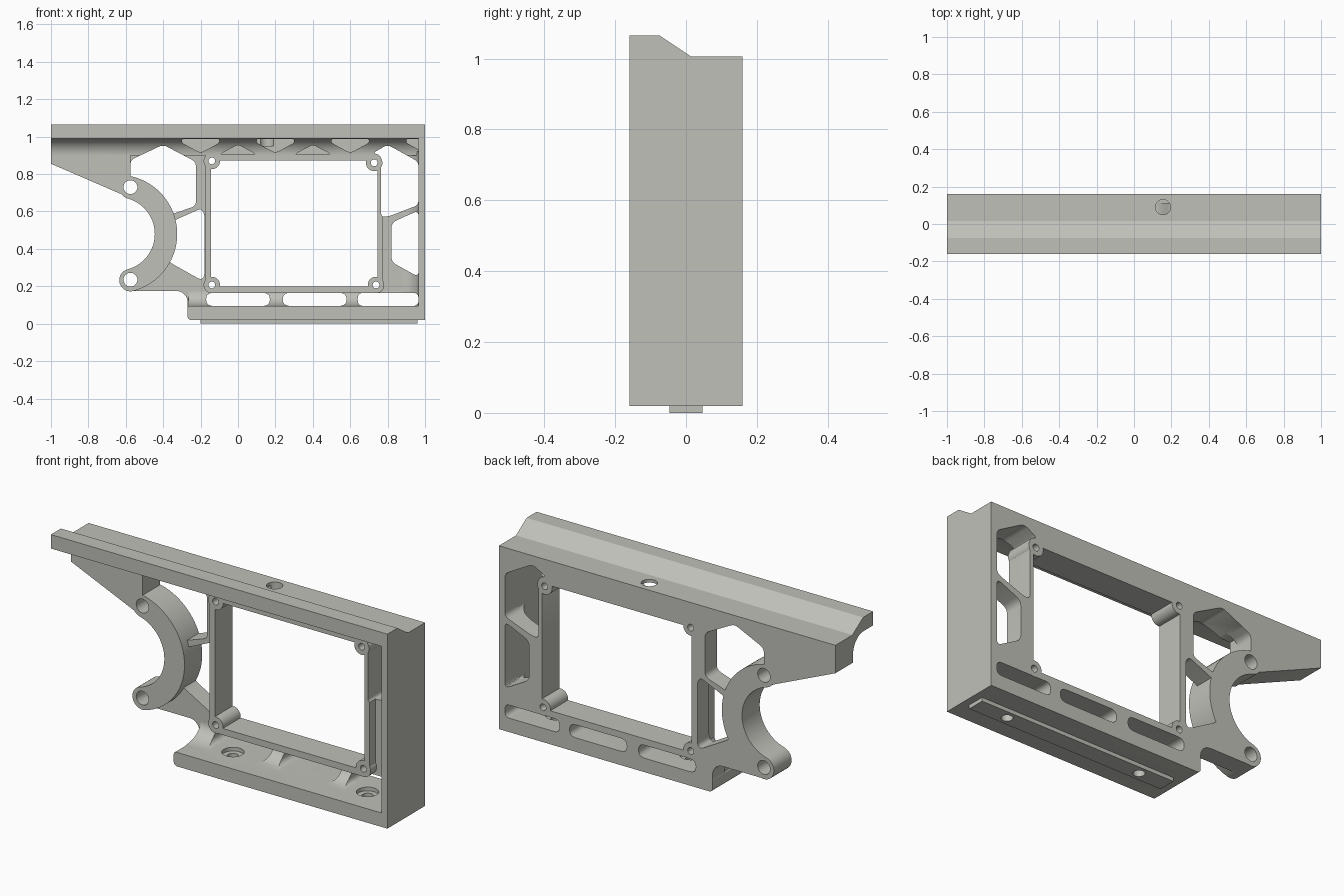
import bpy, bmesh, math
from mathutils import Vector

if "Cube" in bpy.data.objects:
    bpy.data.objects.remove(bpy.data.objects["Cube"])

metal = bpy.data.materials.new("light_grey")
metal.diffuse_color = (0.53, 0.53, 0.49, 1)
metal.use_nodes = True
metal.node_tree.nodes["Principled BSDF"].inputs["Base Color"].default_value = metal.diffuse_color
parts = []


def arc(cu, cv, ru, rv, a0, a1, n=16):
    return [(cu + ru * math.cos(math.radians(a0 + (a1 - a0) * i / n)),
             cv + rv * math.sin(math.radians(a0 + (a1 - a0) * i / n))) for i in range(n + 1)]


def circle(u, v, r, n=32):
    return arc(u, v, r, r, 0, 360, n)[:-1]


def rounded(pts, r, n=5):
    """Round every corner of a polygon."""
    out = []
    for i, p in enumerate(pts):
        p = Vector(p)
        a, b = Vector(pts[i - 1]) - p, Vector(pts[(i + 1) % len(pts)]) - p
        a = p + a.normalized() * min(r, a.length * 0.45)
        b = p + b.normalized() * min(r, b.length * 0.45)
        for k in range(n + 1):
            t = k / n
            out.append(tuple(a * (1 - t) ** 2 + p * 2 * t * (1 - t) + b * t * t))
    return out


def rect(u0, v0, u1, v1):
    return [(u0, v0), (u1, v0), (u1, v1), (u0, v1)]


def prism(name, outlines, lo, hi, axis="y", helper=False):
    """Extrude one or more outlines along an axis."""
    place = {"x": lambda u, v, d: (d, u, v), "y": lambda u, v, d: (u, d, v),
             "z": lambda u, v, d: (u, v, d)}[axis]
    bm = bmesh.new()
    for pts in outlines:
        lower = [bm.verts.new(place(u, v, lo)) for u, v in pts]
        upper = [bm.verts.new(place(u, v, hi)) for u, v in pts]
        bm.faces.new(lower)
        bm.faces.new(upper[::-1])
        for i in range(len(pts)):
            bm.faces.new((lower[i - 1], lower[i], upper[i], upper[i - 1]))
    bmesh.ops.recalc_face_normals(bm, faces=bm.faces)
    me = bpy.data.meshes.new(name)
    bm.to_mesh(me)
    bm.free()
    ob = bpy.data.objects.new(name, me)
    bpy.context.collection.objects.link(ob)
    me.materials.append(metal)
    if helper:
        ob.hide_render = True
    else:
        parts.append(ob)
    return ob


def cut(ob, *cutters):
    bpy.context.view_layer.objects.active = ob
    for c in cutters:
        m = ob.modifiers.new("cut", "BOOLEAN")
        m.operation, m.solver, m.object = "DIFFERENCE", "EXACT", c
        bpy.ops.object.modifier_apply(modifier=m.name)


BACK, FRONT, WEB = 0.16, 0.01, 0.06
CX, CZ = -0.641, 0.48                      # centre of the curved arm
PIVOTS = [(-0.575, 0.73), (-0.575, 0.235)]
CORNERS = [(-0.14, 0.87), (0.728, 0.86), (-0.14, 0.207), (0.738, 0.207)]

# Cutters: lightening openings, window, slots, pockets and holes
openings = [
    rounded([(-0.575, 0.76), (-0.575, 0.875), (-0.40, 0.957), (-0.225, 0.865),
             (-0.225, 0.63), (-0.34, 0.59), (-0.40, 0.57)], 0.025),
    rounded([(-0.39, 0.53), (-0.335, 0.555), (-0.20, 0.615), (-0.18, 0.59), (-0.18, 0.25),
             (-0.20, 0.235), (-0.36, 0.325), (-0.39, 0.36)], 0.02),
    rounded([(0.765, 0.57), (0.765, 0.90), (0.72, 0.912), (0.80, 0.957), (0.965, 0.865),
             (0.965, 0.635), (0.81, 0.575)], 0.025),
    rounded([(0.82, 0.33), (0.82, 0.54), (0.965, 0.605), (0.965, 0.25)], 0.03),
    rect(-0.145, 0.20, 0.745, 0.872),
    rounded(rect(-0.17, 0.095, 0.17, 0.165), 0.04),
    rounded(rect(0.24, 0.095, 0.58, 0.165), 0.04),
    rounded(rect(0.64, 0.095, 0.965, 0.165), 0.03)]
opening_cutter = prism("opening_cutter", openings, -0.3, 0.3, helper=True)

pockets = []
for c in (-0.2, 0.2, 0.6, 1.0):
    pockets.append(rounded([(c - 0.10, 0.988), (c + 0.10, 0.988), (c + 0.10, 0.967),
                            (c + 0.01, 0.918), (c - 0.01, 0.918), (c - 0.10, 0.967)], 0.015))
for c in (0.0, 0.4):
    pockets.append(rounded([(c - 0.09, 0.895), (c + 0.09, 0.895), (c + 0.09, 0.91),
                            (c, 0.957), (c - 0.09, 0.91)], 0.015))
pocket_cutter = prism("pocket_cutter", pockets, -0.3, 0.11, helper=True)
pivot_cutter = prism("pivot_cutter", [circle(x, z, 0.037) for x, z in PIVOTS], -0.3, 0.3,
                     helper=True)
screw_cutter = prism("screw_cutter", [circle(x, z, 0.018, 20) for x, z in CORNERS], -0.3, 0.3,
                     helper=True)
bolts = (-0.03, 0.77)
bolt_cutter = prism("bolt_cutter", [circle(x, 0, 0.028) for x in bolts], -0.1, 0.12, "z", True)
sink_cutter = prism("sink_cutter", [circle(x, 0, 0.055) for x in bolts], 0.075, 0.12, "z", True)
top_cutter = prism("top_cutter", [circle(0.155, 0.09, 0.04)], 0.95, 1.1, "z", True)

# Top rail with stepped top and coved underside
rail = prism("top_rail", [[(-0.16, 0.99), (-0.16, 1.065), (-0.075, 1.065), (0.015, 1.005),
                           (BACK, 1.005), (BACK, 0.90)]
                          + arc(-0.08, 0.90, 0.09, 0.09, 0, 90)], -1, 1, "x")
cut(rail, opening_cutter, pocket_cutter, top_cutter)

# Back web
web = prism("back_web", [[(-0.575, 0.905), (0.98, 0.905), (0.98, 0.06), (-0.26, 0.06),
                          (-0.27, 0.09)]
                         + arc(-0.33, 0.115, 0.06, 0.06, 0, 90, 8) + [(-0.575, 0.175)]
                         + arc(CX, CZ, 0.256, 0.256, -75, 75, 24)], WEB, BACK)
cut(web, opening_cutter, screw_cutter, pivot_cutter)

# Tapered wing under the left end of the rail
wing = prism("left_wing", [[(-1, 0.855), (-0.63, 0.695), (-0.575, 0.70), (-0.575, 0.91),
                            (-1, 0.91)]], FRONT, BACK)
cut(wing, pivot_cutter)

# Curved arm with a round lug at each end
end = [(CX + 0.256 * math.cos(math.radians(a)), CZ + 0.256 * math.sin(math.radians(a)))
       for a in (75, -75)]
arm = prism("curved_arm", [arc(CX, CZ, 0.316, 0.316, -75, 75, 40)
                           + arc(*end[0], 0.06, 0.06, 75, 255, 16)[1:-1]
                           + arc(CX, CZ, 0.196, 0.196, 75, -75, 40)
                           + arc(*end[1], 0.06, 0.06, 105, 285, 16)[1:-1]], FRONT, BACK)
cut(arm, pivot_cutter)

# Window frame with screw bosses in its corners
frame = prism("window_frame", [rounded(rect(-0.175, 0.165, 0.775, 0.905), 0.045)], FRONT, BACK)
cut(frame, opening_cutter, screw_cutter)
for i, (x, z) in enumerate(CORNERS):
    boss = prism("screw_boss_%d" % (i + 1), [circle(x, z, 0.044)], FRONT, BACK)
    cut(boss, screw_cutter)

# Right wall and its cove into the web
prism("right_wall", [rect(0.965, 0.02, 1, 1.0)], -0.16, BACK)
cove = prism("right_cove", [[(0.98, 0.15), (0.98, -0.03)]
                            + arc(0.875, -0.03, 0.09, 0.09, 0, 90) + [(0.875, 0.15)]],
             0.08, 0.92, "z")
cut(cove, opening_cutter)

# Bottom ledge, ribs between the slots, and the keying strip below
ledge = prism("bottom_ledge", [arc(-0.25, 0.04, 0.02, 0.02, 270, 180, 5)
                               + arc(-0.255, 0.08, 0.015, 0.015, 180, 90, 5)
                               + [(1, 0.095), (1, 0.02)]], -0.16, BACK)
cut(ledge, sink_cutter, bolt_cutter)
ribs = prism("bottom_ribs", [[(0.15, 0.08), (-0.06, 0.08)]
                             + arc(-0.06, 0.175, 0.12, 0.08, 270, 360) + [(0.15, 0.175)]],
             -0.265, 0.97, "x")
cut(ribs, opening_cutter, sink_cutter)
strip = prism("key_strip", [rect(-0.20, -0.047, 0.96, 0.047)], 0, 0.03, "z")
cut(strip, bolt_cutter)

# Smooth the curved faces, keep the edges sharp
bpy.ops.object.select_all(action="DESELECT")
for ob in parts:
    ob.select_set(True)
bpy.context.view_layer.objects.active = parts[0]
bpy.ops.object.shade_smooth_by_angle(angle=math.radians(30))
